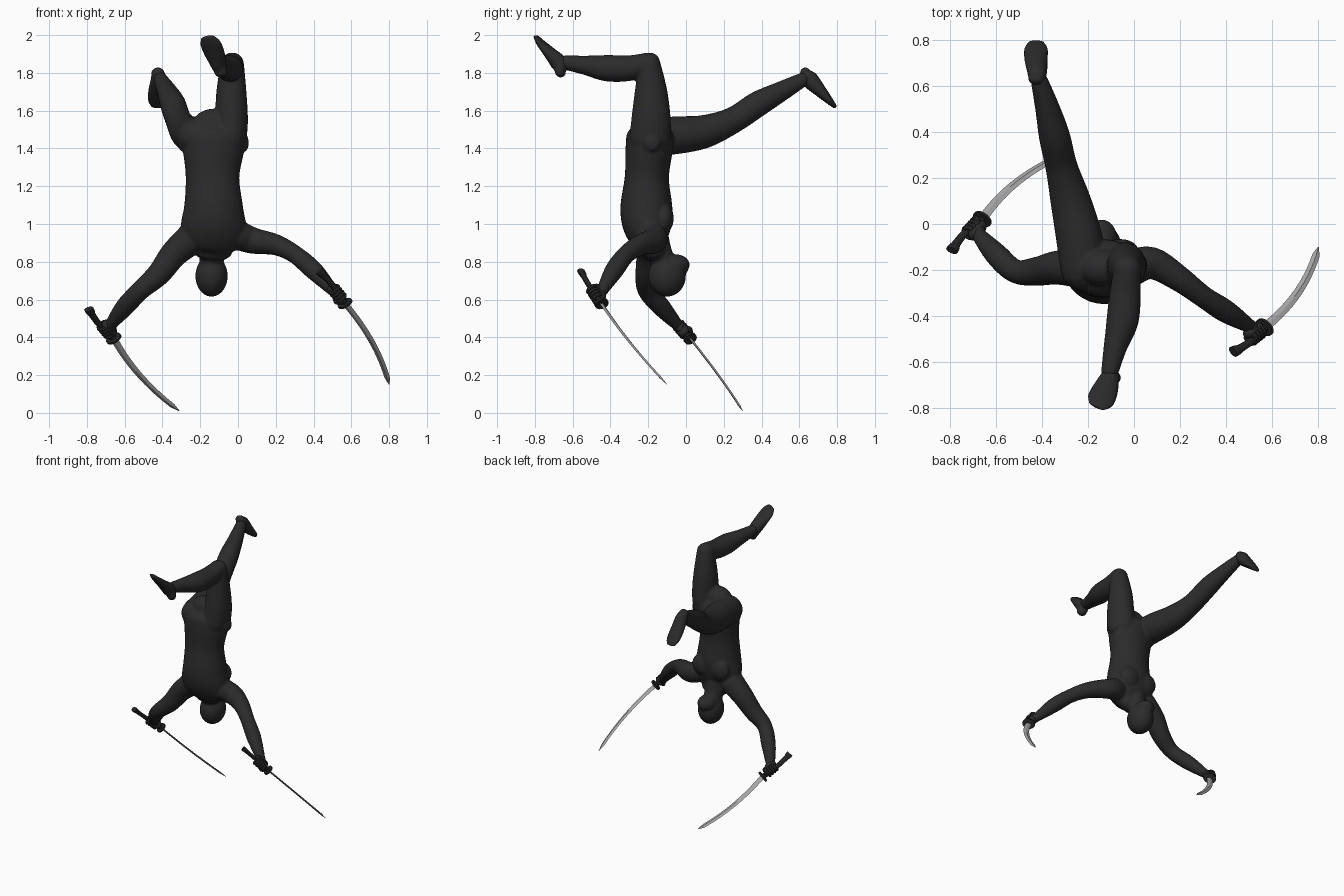
import bpy, bmesh, math
from mathutils import Vector, Matrix

if "Cube" in bpy.data.objects:
    bpy.data.objects.remove(bpy.data.objects["Cube"])


def material(name, c):
    m = bpy.data.materials.new(name)
    m.diffuse_color = (c[0], c[1], c[2], 1)
    m.use_nodes = True
    m.node_tree.nodes["Principled BSDF"].inputs["Base Color"].default_value = m.diffuse_color
    return m


CLOTH = material("dark cloth", (0.024, 0.024, 0.025))
GRIP = material("black grip", (0.018, 0.018, 0.019))
STEEL = material("steel", (0.42, 0.42, 0.42))


def catmull(rows, steps):
    """Smoothly resample rows of (x, y, z, ra, rb)."""
    rows = [tuple(r) + (r[3],) if len(r) == 4 else tuple(r) for r in rows]
    p = [rows[0]] + rows + [rows[-1]]
    out = []
    for i in range(1, len(p) - 2):
        for s in range(steps):
            t = s / steps
            out.append(tuple(
                0.5 * (2 * b + (c - a) * t + (2 * a - 5 * b + 4 * c - d) * t * t
                       + (3 * b - a - 3 * c + d) * t ** 3)
                for a, b, c, d in zip(p[i - 1], p[i], p[i + 1], p[i + 2])))
    return out + [rows[-1]]


def tube(bm, rows, side=(1, 0, 0), n=20, steps=5, caps=True):
    """Loft ellipses along a path; ra lies along the side vector."""
    rows = catmull(rows, steps)
    pts = [Vector(r[:3]) for r in rows]
    last = len(pts) - 1
    secs = []
    for i, r in enumerate(rows):
        t = (pts[min(i + 1, last)] - pts[max(i - 1, 0)]).normalized()
        u = Vector(side)
        u = (u - t * u.dot(t)).normalized()
        secs.append((pts[i], u, t.cross(u), r[3], r[4], t))
    if caps:  # rounded ends
        def cap(s, sign):
            c, u, v, a, b, t = s
            return [(c + t * sign * min(a, b) * math.sin(k), u, v,
                     a * math.cos(k), b * math.cos(k), t) for k in (0.4, 0.8, 1.15, 1.4)]
        secs = cap(secs[0], -1)[::-1] + secs + cap(secs[-1], 1)
    rings = [[bm.verts.new(c + u * a * math.cos(2 * math.pi * k / n)
                           + v * b * math.sin(2 * math.pi * k / n)) for k in range(n)]
             for c, u, v, a, b, t in secs]
    for r0, r1 in zip(rings, rings[1:]):
        for k in range(n):
            bm.faces.new((r0[k], r0[(k + 1) % n], r1[(k + 1) % n], r1[k]))
    bm.faces.new(rings[0][::-1])
    bm.faces.new(rings[-1])


def ball(bm, c, r):
    m = Matrix.Translation(c) @ Matrix.Diagonal((r[0], r[1], r[2], 1))
    bmesh.ops.create_uvsphere(bm, u_segments=24, v_segments=14, radius=1, matrix=m)


def finish(bm, name, mat, smooth=True, voxel=0):
    bmesh.ops.recalc_face_normals(bm, faces=bm.faces)
    me = bpy.data.meshes.new(name)
    bm.to_mesh(me)
    bm.free()
    ob = bpy.data.objects.new(name, me)
    bpy.context.collection.objects.link(ob)
    me.materials.append(mat)
    for o in bpy.context.selected_objects:
        o.select_set(False)
    ob.select_set(True)
    bpy.context.view_layer.objects.active = ob
    if voxel:  # fuse overlapping volumes into one skin
        m = ob.modifiers.new("fuse", 'REMESH')
        m.mode, m.voxel_size, m.use_smooth_shade = 'VOXEL', voxel, True
        s = ob.modifiers.new("soften", 'SMOOTH')
        s.factor, s.iterations = 0.5, 4
        bpy.ops.object.modifier_apply(modifier="fuse")
        bpy.ops.object.modifier_apply(modifier="soften")
    if smooth:
        bpy.ops.object.shade_smooth_by_angle(angle=math.radians(40))
    return ob


# Body: upside-down torso, limbs and head fused together
bm = bmesh.new()
tube(bm, [(-.13, -.19, 1.53, .11, .08), (-.13, -.19, 1.48, .155, .12),
          (-.13, -.195, 1.40, .163, .125), (-.135, -.207, 1.25, .142, .117),
          (-.13, -.21, 1.10, .155, .137), (-.13, -.205, 1.0, .172, .132),
          (-.13, -.19, .92, .165, .105), (-.135, -.17, .87, .11, .07)], n=32)
for s in (-1, 1):
    ball(bm, (-.13 + s * .07, -.115, 1.03), (.08, .05, .08))        # chest
    ball(bm, (-.13 + s * .165, -.18, 1.43), (.022, .046, .046))     # hip pad
# raised leg with bent knee
tube(bm, [(-.045, -.19, 1.45, .09, .11), (-.035, -.185, 1.55, .088, .105),
          (-.035, -.185, 1.70, .08, .087), (-.03, -.193, 1.85, .062, .058)])
tube(bm, [(-.03, -.2, 1.85, .058), (-.038, -.3, 1.825, .068), (-.05, -.42, 1.825, .07),
          (-.08, -.53, 1.84, .052), (-.105, -.64, 1.855, .038)])
# leg reaching behind
tube(bm, [(-.22, -.19, 1.46, .1), (-.24, -.05, 1.47, .1), (-.275, .1, 1.49, .088),
          (-.315, .25, 1.55, .07), (-.345, .38, 1.635, .068), (-.375, .5, 1.70, .054),
          (-.41, .62, 1.765, .038)])
# arms
tube(bm, [(-.01, -.19, .945, .08), (.08, -.17, .912, .07), (.2, -.24, .89, .056),
          (.3, -.315, .84, .048), (.4, -.38, .755, .05), (.505, -.445, .645, .03)], (0, 0, 1))
tube(bm, [(-.25, -.19, .92, .085), (-.34, -.19, .84, .073), (-.42, -.205, .735, .063),
          (-.515, -.205, .65, .052), (-.6, -.13, .56, .05), (-.68, -.04, .46, .03)], (0, 0, 1))
# neck, skull and masked jaw
tube(bm, [(-.14, -.17, .93, .08), (-.14, -.14, .85, .066), (-.14, -.11, .77, .066)])
ball(bm, (-.14, -.1, .725), (.086, .1, .11))
ball(bm, (-.14, -.058, .785), (.066, .078, .055))
ball(bm, (-.14, -.005, .765), (.016, .02, .025))
finish(bm, "body", CLOTH, voxel=.008)

# Shoes: lofted from heel to toe
shoes = {
    "raised_shoe": ([(-.09, -.665, 1.805, .034, .028), (-.105, -.672, 1.85, .042, .045),
                     (-.125, -.72, 1.905, .056, .032), (-.145, -.765, 1.955, .058, .02),
                     (-.16, -.787, 1.985, .04, .012)], (1, -.3, 0)),
    "rear_shoe": ([(-.425, .632, 1.80, .034, .028), (-.42, .655, 1.765, .042, .045),
                   (-.425, .715, 1.70, .05, .032), (-.425, .76, 1.652, .05, .02),
                   (-.425, .785, 1.625, .036, .012)], (1, 0, 0)),
}
for name, (rows, side) in shoes.items():
    bm = bmesh.new()
    tube(bm, rows, side)
    finish(bm, name, CLOTH)


# Swords with gripping hands
def sword(label, end, guard, tip, bend, wrist):
    end, guard, tip = Vector(end), Vector(guard), Vector(tip)
    d = (tip - guard).normalized()
    b = Vector(bend)
    b = (b - d * b.dot(d)).normalized()
    # curved blade with a diamond section
    rows = []
    for k in range(13):
        t = k / 12
        w = .021 - .005 * t if k < 12 else .002
        rows.append((*(guard + (tip - guard) * t + b * .14 * t * (1 - t)), w, .006 if k < 12 else .001))
    bm = bmesh.new()
    tube(bm, rows, b, n=4, steps=1, caps=False)
    finish(bm, label + "_blade", STEEL, smooth=False)
    # handle with flared pommel
    h = guard - end
    ax = h.normalized()
    bm = bmesh.new()
    prof = [(0, .027, .018), (.08, .026, .017), (.18, .02, .014), (.5, .018, .014), (1, .02, .015)]
    tube(bm, [(*(end + h * t + b * .05 * t * (1 - t)), ra, rb) for t, ra, rb in prof], b,
         n=10, steps=3, caps=False)
    finish(bm, label + "_handle", GRIP)
    # guard plate
    bm = bmesh.new()
    tube(bm, [(*(guard + ax * s), .045, .036) for s in (-.012, 0)], b, n=16, steps=1, caps=False)
    finish(bm, label + "_guard", GRIP)
    # fist: palm, thumb and four wrapped fingers
    bm = bmesh.new()
    grip = end + h * .68
    w = Vector(wrist)
    pull = w - grip
    pull = (pull - ax * pull.dot(ax)).normalized()
    other = ax.cross(pull)
    palm = grip + pull * .022
    tube(bm, [(*w, .03, .028), (*((w + palm) / 2), .034, .03), (*palm, .036, .026)], ax)
    tube(bm, [(*(palm + ax * s), .024, .03) for s in (-.03, .03)], pull, steps=2)
    for k in range(4):
        c = grip + ax * (k - 1.5) * .021
        arc = [.3 + 4.6 * j / 6 for j in range(7)]
        tube(bm, [(*(c + (pull * math.cos(a) + other * math.sin(a)) * .027), .011) for a in arc],
             ax, n=8, steps=2)
    tube(bm, [(*palm, .014), (*(grip - other * .032 + ax * .03), .013),
              (*(grip - pull * .025 + ax * .045 - other * .012), .01)], ax, n=8)
    finish(bm, label + "_hand", CLOTH)


sword("right_side", (.43, -.555, .75), (.57, -.445, .575), (.80, -.10, .15),
      (.85, -.5, .08), (.50, -.44, .65))
sword("left_side", (-.79, -.115, .55), (-.655, .025, .39), (-.31, .30, .01),
      (-.76, .49, -.34), (-.675, -.045, .465))
